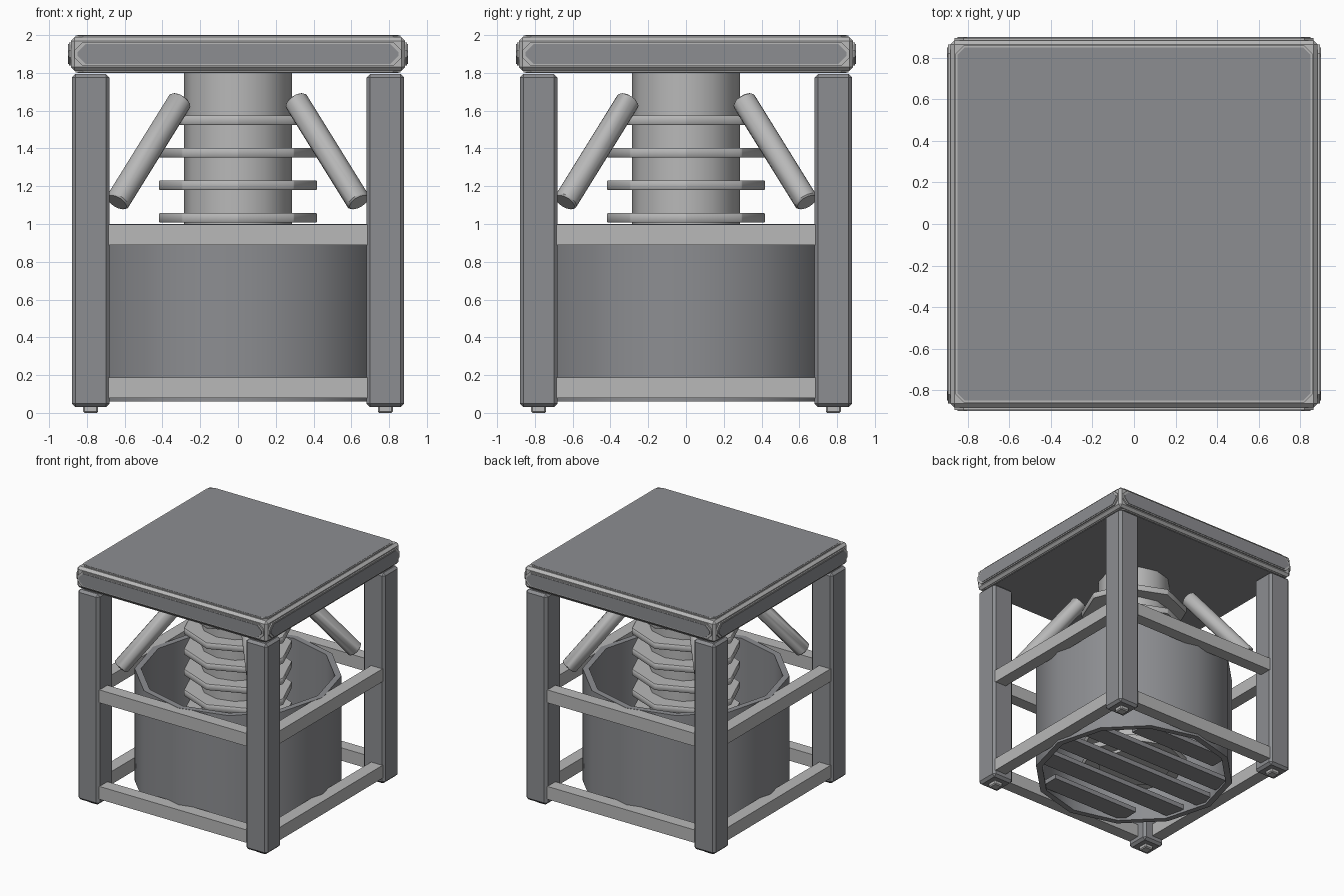
import bpy, bmesh, math
from mathutils import Vector, Matrix

if "Cube" in bpy.data.objects:
    bpy.data.objects.remove(bpy.data.objects["Cube"])


def material(name, rgb):
    m = bpy.data.materials.new(name)
    m.diffuse_color = (*rgb, 1)
    m.use_nodes = True
    m.node_tree.nodes["Principled BSDF"].inputs["Base Color"].default_value = m.diffuse_color
    return m


DARK = material("dark grey", (0.265, 0.27, 0.285))
LIGHT = material("light grey", (0.48, 0.48, 0.48))


def finish(name, bm, mat, smooth=False, bevel=0):
    bmesh.ops.recalc_face_normals(bm, faces=bm.faces)
    me = bpy.data.meshes.new(name)
    bm.to_mesh(me)
    bm.free()
    ob = bpy.data.objects.new(name, me)
    bpy.context.collection.objects.link(ob)
    me.materials.append(mat)
    if bevel:
        mod = ob.modifiers.new("bevel", 'BEVEL')
        mod.width = bevel
        mod.segments = 1
    if smooth:
        bpy.ops.object.select_all(action='DESELECT')
        ob.select_set(True)
        bpy.context.view_layer.objects.active = ob
        bpy.ops.object.shade_smooth_by_angle(angle=math.radians(50))
    return ob


def box(name, lo, hi, mat, bevel=0):
    bm = bmesh.new()
    lo, hi = Vector(lo), Vector(hi)
    bmesh.ops.create_cube(bm, size=1, matrix=Matrix.Translation((lo + hi) / 2)
                          @ Matrix.Diagonal((*(hi - lo), 1)))
    return finish(name, bm, mat, bevel=bevel)


def cylinder(name, a, b, r, sides, mat, bevel=0):
    a, b = Vector(a), Vector(b)
    d = b - a
    bm = bmesh.new()
    bmesh.ops.create_cone(bm, cap_ends=True, segments=sides, radius1=r, radius2=r,
                          depth=d.length, matrix=Matrix.Translation((a + b) / 2)
                          @ d.to_track_quat('Z', 'Y').to_matrix().to_4x4())
    return finish(name, bm, mat, smooth=True, bevel=bevel)


def prism(name, outline, h0, h1, mat, matrix=Matrix()):
    """Extrude a flat outline from height h0 to h1, then place it."""
    bm = bmesh.new()
    f = bm.faces.new([bm.verts.new((x, y, h0)) for x, y in outline])
    ext = bmesh.ops.extrude_face_region(bm, geom=[f])
    verts = [v for v in ext["geom"] if isinstance(v, bmesh.types.BMVert)]
    bmesh.ops.translate(bm, verts=verts, vec=(0, 0, h1 - h0))
    bm.transform(matrix)
    return finish(name, bm, mat)


def chamfered(w, h, c):
    return [(w, h - c), (w - c, h), (c - w, h), (-w, h - c),
            (-w, c - h), (c - w, -h), (w - c, -h), (w, c - h)]


def pointed(w, h, c):
    return chamfered(w, h, c * 0.85)


# Legs, feet and diagonal struts at the four corners
for sx in (-1, 1):
    for sy in (-1, 1):
        cx, cy = 0.78 * sx, 0.78 * sy
        box("leg", (cx - 0.1, cy - 0.1, 0.03), (cx + 0.1, cy + 0.1, 1.795), DARK, 0.02)
        box("foot", (cx - 0.04, cy - 0.04, 0), (cx + 0.04, cy + 0.04, 0.05), LIGHT, 0.008)
        cylinder("strut", (0.64 * sx, 0.64 * sy, 1.115), (0.305 * sx, 0.305 * sy, 1.655),
                 0.065, 12, LIGHT, 0.008)

# Rails between the legs, lower and middle
for z in (0.08, 0.89):
    for s in (-1, 1):
        a, b = sorted((0.76 * s, 0.865 * s))
        box("rail_x", (-0.69, a, z), (0.69, b, z + 0.108), LIGHT)
        box("rail_y", (a, -0.69, z), (b, 0.69, z + 0.108), LIGHT)

# Open drum: a closed wall profile swept into twelve sides
bm = bmesh.new()
N = 12
profile = [(0.79, 0.06), (0.79, 1.0), (0.74, 1.0), (0.74, 0.06)]
rings = [[bm.verts.new((r * math.cos(2 * math.pi * i / N), r * math.sin(2 * math.pi * i / N), z))
          for r, z in profile] for i in range(N)]
for i in range(N):
    p, q = rings[i], rings[(i + 1) % N]
    for k in range(4):
        bm.faces.new((p[k], q[k], q[(k + 1) % 4], p[(k + 1) % 4]))
finish("drum", bm, DARK, smooth=True)

# Floor slats across the drum
for y in (-0.56, -0.28, 0, 0.28, 0.56):
    half = math.sqrt(0.745 ** 2 - (abs(y) + 0.07) ** 2) + 0.02
    box("floor_slat", (-half, y - 0.085, 0.08), (half, y + 0.085, 0.12), DARK)

# Column with evenly spaced collars
cylinder("column", (0, 0, 0.12), (0, 0, 1.805), 0.285, 12, LIGHT)
for i in range(9):
    z = 1.55 - 0.1725 * i
    cylinder("collar", (0, 0, z - 0.025), (0, 0, z + 0.025), 0.42, 8, LIGHT, 0.005)

# Table top: light core with dark panels on every side
box("top_frame", (-0.885, -0.885, 1.81), (0.885, 0.885, 1.99), LIGHT, 0.02)
for name, z0, z1 in (("top_panel", 1.985, 2.0), ("under_panel", 1.8, 1.815)):
    prism(name + "_rim", chamfered(0.86, 0.86, 0.04), z0 + 0.002, z1 - 0.002, LIGHT)
    prism(name, chamfered(0.85, 0.85, 0.035), z0, z1, DARK)
for k in range(4):
    m = (Matrix.Rotation(k * math.pi / 2, 4, 'Z') @ Matrix.Translation((0, 0, 1.9))
         @ Matrix.Rotation(math.pi / 2, 4, 'X'))
    prism("side_rim", pointed(0.865, 0.062, 0.05), 0.88, 0.896, LIGHT, m)
    prism("side_panel", pointed(0.85, 0.052, 0.05), 0.893, 0.9, DARK, m)
